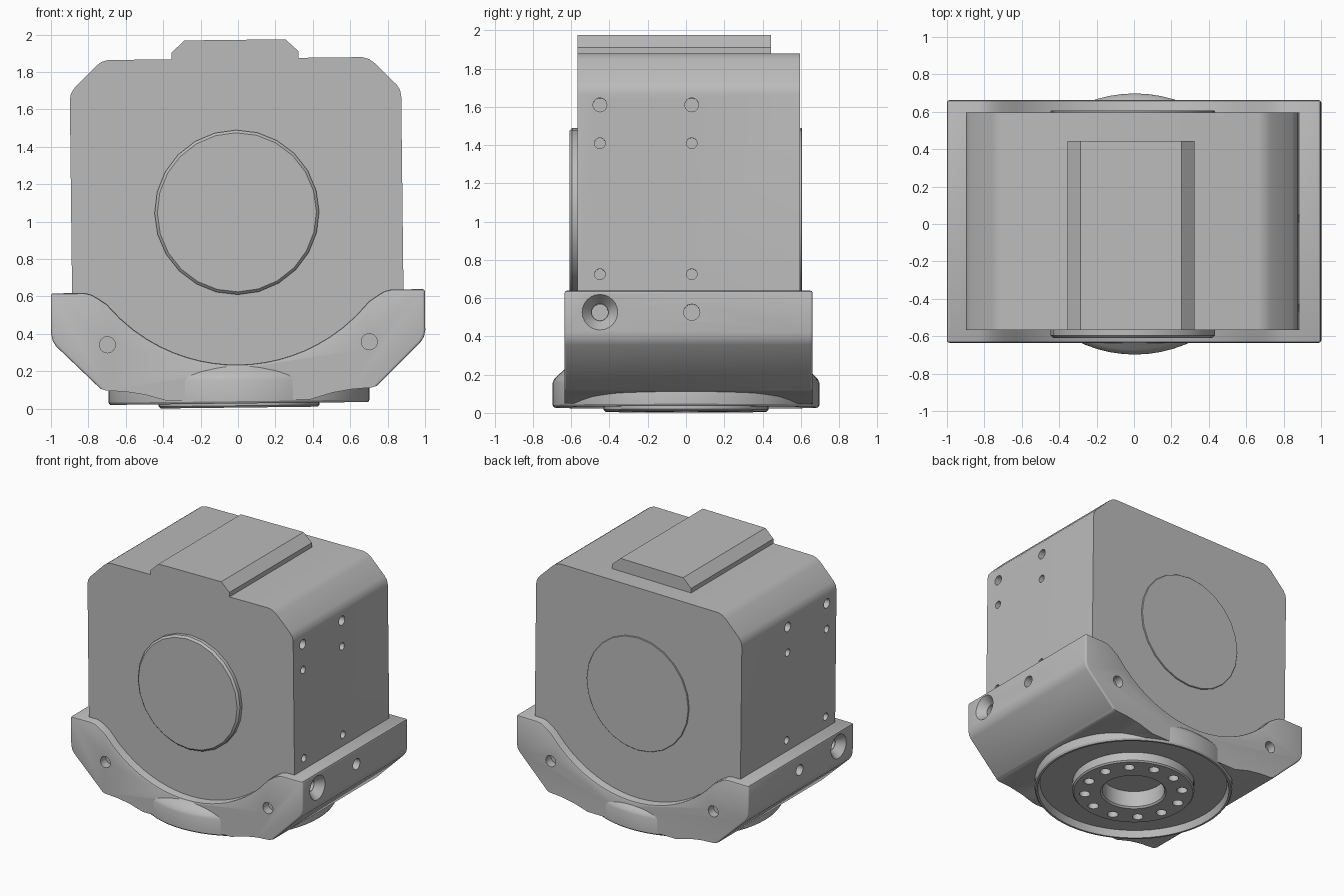
import bpy, bmesh, math
from mathutils import Matrix, Vector

if "Cube" in bpy.data.objects:
    bpy.data.objects.remove(bpy.data.objects["Cube"], do_unlink=True)

grey = bpy.data.materials.new("plain_grey")
grey.use_nodes = True
COLOUR = (0.5, 0.5, 0.5, 1)
grey.diffuse_color = COLOUR
grey.node_tree.nodes["Principled BSDF"].inputs["Base Color"].default_value = COLOUR

# The whole assembly leans very slightly sideways
LEAN = Matrix.Translation((0.006, 0, 0)) @ Matrix.Rotation(-0.0115, 4, "Y")


def make_object(name, bm):
    bmesh.ops.recalc_face_normals(bm, faces=bm.faces)
    mesh = bpy.data.meshes.new(name)
    bm.to_mesh(mesh)
    bm.free()
    mesh.materials.append(grey)
    obj = bpy.data.objects.new(name, mesh)
    bpy.context.collection.objects.link(obj)
    return obj


def activate(obj):
    bpy.ops.object.select_all(action="DESELECT")
    obj.select_set(True)
    bpy.context.view_layer.objects.active = obj


def finish(obj):
    obj.data.transform(LEAN)
    activate(obj)
    bpy.ops.object.shade_smooth_by_angle(angle=math.radians(32))


def mirrored(half):
    """Close a right-hand half profile with its mirror image."""
    return half + [(-x, z) for x, z in reversed(half) if abs(x) > 1e-6]


def prism(half, y0, y1):
    bm = bmesh.new()
    face = bm.faces.new([bm.verts.new((x, y0, z)) for x, z in mirrored(half)])
    res = bmesh.ops.extrude_face_region(bm, geom=[face])
    moved = [v for v in res["geom"] if isinstance(v, bmesh.types.BMVert)]
    bmesh.ops.translate(bm, verts=moved, vec=(0, y1 - y0, 0))
    return bm


def lathe(profile, steps):
    bm = bmesh.new()
    verts = [bm.verts.new((r, 0, z)) for r, z in profile]
    edges = [bm.edges.new(pair) for pair in zip(verts, verts[1:])]
    bmesh.ops.spin(bm, geom=verts + edges, cent=(0, 0, 0), axis=(0, 0, 1),
                   angle=math.tau, steps=steps, use_merge=True)
    bmesh.ops.remove_doubles(bm, verts=bm.verts, dist=1e-4)
    return bm


def add_cylinder(bm, centre, axis, r1, r2, depth, sides=24):
    turn = Vector(axis).to_track_quat("Z", "Y").to_matrix().to_4x4()
    bmesh.ops.create_cone(bm, cap_ends=True, segments=sides, radius1=r1, radius2=r2,
                          depth=depth, matrix=Matrix.Translation(centre) @ turn)


def cut(obj, bm):
    cutter = make_object("cutter", bm)
    cutter.hide_render = True
    mod = obj.modifiers.new("cut", "BOOLEAN")
    mod.operation, mod.solver, mod.object = "DIFFERENCE", "EXACT", cutter
    activate(obj)
    bpy.ops.object.modifier_apply(modifier=mod.name)
    bpy.data.objects.remove(cutter, do_unlink=True)


BODY_FRONT, BODY_BACK = -0.568, 0.597
CRADLE_FRONT, CRADLE_BACK = -0.635, 0.662
HOLE_ROWS = (-0.45, 0.03)

# Main housing with softened upper corners and screw holes in both sides
body = make_object("housing", prism(
    [(0.65, 0.2), (0.886, 0.42), (0.886, 1.66), (0.88, 1.695), (0.86, 1.725),
     (0.745, 1.84), (0.715, 1.862), (0.68, 1.872)], BODY_FRONT, BODY_BACK))
holes = bmesh.new()
for side in (-1, 1):
    for y in HOLE_ROWS:
        for z, r in ((1.6, 0.036), (1.4, 0.028), (0.715, 0.028)):
            add_cylinder(holes, (side * 0.886, y, z), (side, 0, 0), r, r, 0.2)
cut(body, holes)
finish(body)

# Raised pad on top
finish(make_object("top_pad", prism(
    [(0.34, 1.872), (0.34, 1.907), (0.27, 1.972)], BODY_FRONT, 0.445)))

# Round covers, the front one standing proud with a small chamfer
for name, y, sign, height in (("front_cover", BODY_FRONT, -1, 0.042),
                              ("back_cover", BODY_BACK, 1, 0.009)):
    edge = height * 0.35
    bm = lathe([(0, 0), (0.44, 0), (0.44, height - edge), (0.44 - edge, height),
                (0, height)], 24)
    bm.transform(Matrix.Translation((0, y, 1.05))
                 @ Matrix.Rotation(-sign * math.pi / 2, 4, "X"))
    finish(make_object(name, bm))

# Cradle: saddle-shaped block around the foot of the housing
RADIUS, LOW, RIM = 0.908, 0.236, 0.628


def saddle(x):
    return min(RIM, LOW + RADIUS - math.sqrt(RADIUS ** 2 - min(abs(x), 0.9) ** 2))


outline = [(0.38, 0.045), (0.5, 0.08), (0.6, 0.097), (0.71, 0.105), (0.74, 0.115),
           (0.975, 0.345), (0.993, 0.375), (1, 0.41), (1, RIM), (0.82, RIM),
           (0.785, 0.62), (0.75, 0.6)]
outline += [(0.7 * i / 10, saddle(0.7 * i / 10)) for i in range(10, -1, -1)]
bm = prism(outline, CRADLE_FRONT, CRADLE_BACK)


def in_end_plane(e):
    a, b = (v.co for v in e.verts)
    return abs(a.y - b.y) < 1e-4


outer = [e for e in bm.edges if in_end_plane(e)
         and all(abs(v.co.x) > 0.73 for v in e.verts)
         and max(abs(v.co.x) for v in e.verts) > 0.9
         and not all(v.co.z > 0.5 for v in e.verts)
         or (in_end_plane(e) and all(abs(v.co.x) > 0.99 for v in e.verts))]
bmesh.ops.bevel(bm, geom=outer, offset=0.045, segments=4, profile=0.5,
                affect="EDGES", clamp_overlap=True)
bmesh.ops.recalc_face_normals(bm, faces=bm.faces)
rim = [e for e in bm.edges if len(e.link_faces) == 2 and e.calc_face_angle() > 1
       and all(v.co.z > saddle(v.co.x) - 0.03 for v in e.verts)]
bmesh.ops.bevel(bm, geom=rim, offset=0.012, segments=2, profile=0.5,
                affect="EDGES", clamp_overlap=True)
cradle = make_object("cradle", bm)

# Cradle holes: plain and countersunk on the sides, plain on front and back
holes, sinks = bmesh.new(), bmesh.new()
for side in (-1, 1):
    for y in HOLE_ROWS:
        add_cylinder(holes, (side, y, 0.515), (side, 0, 0), 0.042, 0.042, 0.2)
    add_cylinder(sinks, (side * 0.98, HOLE_ROWS[0], 0.515), (side, 0, 0),
                 0.045, 0.109, 0.08)
    for y in (CRADLE_FRONT, CRADLE_BACK):
        add_cylinder(holes, (side * 0.7, y, 0.35), (0, 1, 0), 0.043, 0.043, 0.14)
cut(cradle, holes)
cut(cradle, sinks)
recess = bmesh.new()
add_cylinder(recess, (0, 0, 0.05), (0, 0, 1), 0.685, 0.685, 0.2, 64)
cut(cradle, recess)
finish(cradle)

# Base flange: flared skirt, recessed underside, central boss and blind bore
flange = make_object("base_flange", lathe(
    [(0, 0.14), (0.22, 0.14), (0.22, 0.018), (0.232, 0.006), (0.42, 0.006),
     (0.43, 0.016), (0.43, 0.08), (0.66, 0.08), (0.675, 0.028), (0.69, 0.028),
     (0.698, 0.04), (0.698, 0.155), (0.69, 0.175), (0.672, 0.195),
     (0.652, 0.212), (0.634, 0.23), (0.6, 0.22), (0, 0.22)], 64))
holes = bmesh.new()
for i in range(12):
    a = math.tau * (i + 0.5) / 12
    add_cylinder(holes, (0.345 * math.cos(a), 0.345 * math.sin(a), 0.04),
                 (0, 0, 1), 0.038, 0.038, 0.14, 16)
cut(flange, holes)
finish(flange)
